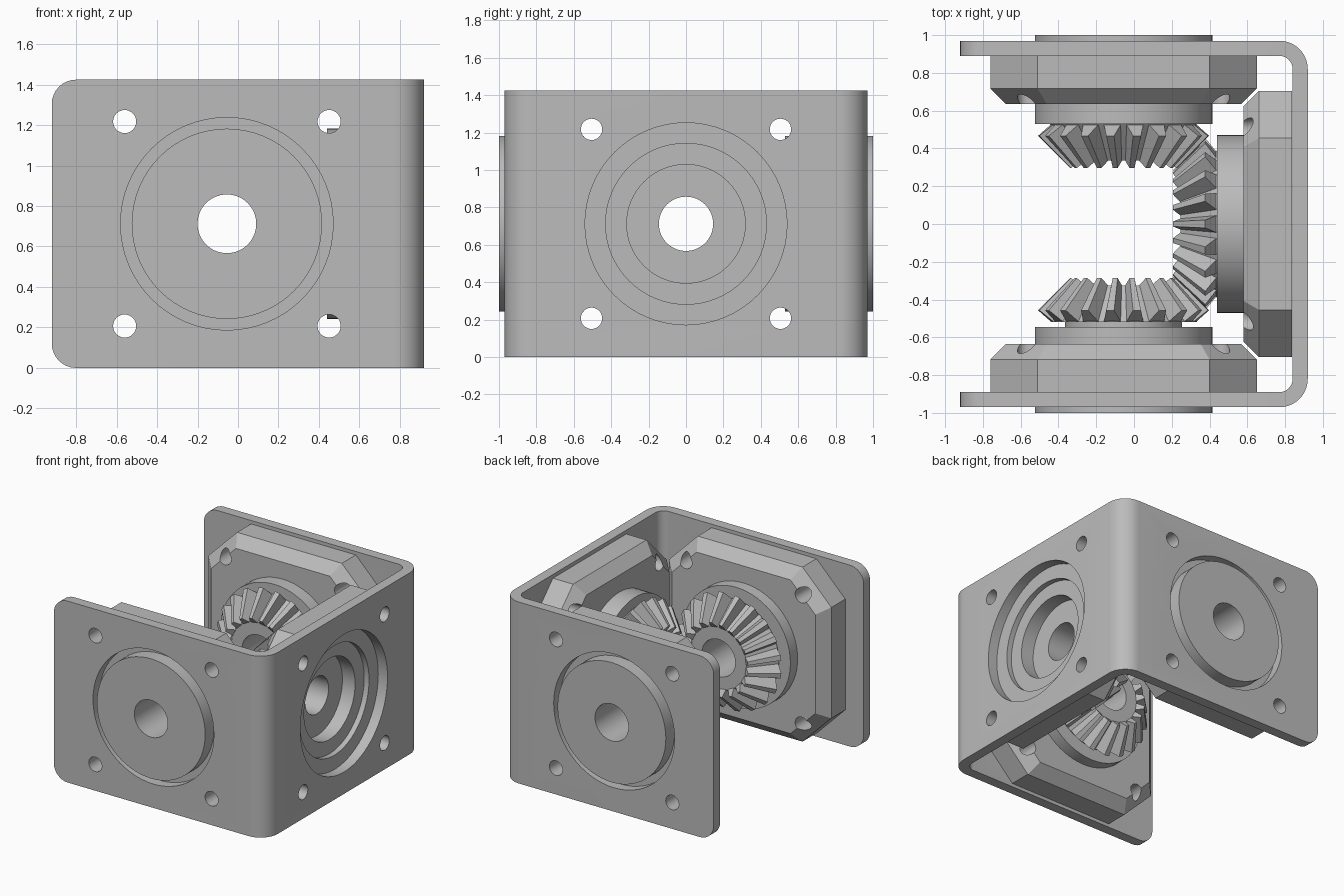
import bpy, bmesh
from math import sin, cos, pi, radians
from mathutils import Matrix, Vector

cube = bpy.data.objects.get("Cube")
if cube:
    bpy.data.objects.remove(cube, do_unlink=True)

steel = bpy.data.materials.new("plain_grey")
steel.use_nodes = True
GREY = (0.5, 0.5, 0.5, 1)
steel.diffuse_color = GREY
steel.node_tree.nodes["Principled BSDF"].inputs["Base Color"].default_value = GREY

APEX = Vector((-0.055, 0, 0.712))   # point where the three shafts meet
BORE, SCREW, SCREW_AT = 0.145, 0.057, 0.505


def frame(u, v, w):
    """Local frame whose third axis runs outward along a shaft."""
    m = Matrix((u, v, w)).transposed().to_4x4()
    m.translation = APEX
    return m


FRONT = frame((1, 0, 0), (0, 0, 1), (0, -1, 0))
BACK = frame((-1, 0, 0), (0, 0, 1), (0, 1, 0))
SIDE = frame((0, 1, 0), (0, 0, 1), (1, 0, 0))


def finish(name, bm, matrix=None):
    bmesh.ops.recalc_face_normals(bm, faces=bm.faces)
    if matrix:
        bm.transform(matrix)
    mesh = bpy.data.meshes.new(name)
    bm.to_mesh(mesh)
    bm.free()
    mesh.materials.append(steel)
    ob = bpy.data.objects.new(name, mesh)
    bpy.context.collection.objects.link(ob)
    return ob


def activate(ob):
    bpy.ops.object.select_all(action='DESELECT')
    ob.select_set(True)
    bpy.context.view_layer.objects.active = ob


def smooth(ob):
    activate(ob)
    bpy.ops.object.shade_smooth_by_angle(angle=radians(25))


def cut(ob, cutter):
    activate(ob)
    mod = ob.modifiers.new("cut", 'BOOLEAN')
    mod.operation, mod.solver, mod.object = 'DIFFERENCE', 'EXACT', cutter
    bpy.ops.object.modifier_apply(modifier=mod.name)
    bpy.data.objects.remove(cutter, do_unlink=True)


def loft(bm, loops, closed=False):
    """Skin a series of point loops; cap the ends unless closed."""
    rings = [[bm.verts.new(p) for p in loop] for loop in loops]
    n = len(rings[0])
    pairs = list(zip(rings, rings[1:]))
    if closed:
        pairs.append((rings[-1], rings[0]))
    else:
        bm.faces.new(rings[0])
        bm.faces.new(rings[-1])
    for a, b in pairs:
        for i in range(n):
            j = (i + 1) % n
            bm.faces.new((a[i], a[j], b[j], b[i]))


def lathe(bm, profile, closed=False, at=(0, 0), n=64):
    loft(bm, [[(at[0] + r * cos(2 * pi * i / n), at[1] + r * sin(2 * pi * i / n), w)
               for i in range(n)] for r, w in profile], closed)


def ring(name, radius, w0, w1, matrix):
    bm = bmesh.new()
    lathe(bm, [(BORE, w0), (radius, w0), (radius, w1), (BORE, w1)], True)
    smooth(finish(name, bm, matrix))


def cutter(profile, w0, w1, matrix):
    """Central stepped hole plus four screw holes."""
    bm = bmesh.new()
    lathe(bm, profile)
    for sx in (-1, 1):
        for sy in (-1, 1):
            lathe(bm, [(SCREW, w0), (SCREW, w1)], at=(sx * SCREW_AT, sy * SCREW_AT), n=32)
    ob = finish("cutter", bm, matrix)
    ob.hide_render = True
    return ob


def housing(name, profile, matrix):
    """Eight-sided block with a chamfered inner rim."""
    def octagon(inset, w):
        a, b, c = 0.705 - inset, 0.685 - inset, 0.25 - 0.59 * inset + 0.17 * inset
        quarter = [(a, b - c), (a - c, b)]
        pts = quarter + [(-x, y) for x, y in reversed(quarter)]
        pts += [(-x, -y) for x, y in pts]
        return [(x, y, w) for x, y in pts]
    bm = bmesh.new()
    loft(bm, [octagon(0.082, 0.635), octagon(0, 0.717), octagon(0, 0.892)])
    ob = finish(name, bm, matrix)
    cut(ob, cutter(profile, 0.3, 1.2, matrix))
    smooth(ob)


def bevel_gear(name, shift, phase, matrix, teeth=20):
    small = 0.626
    bm = bmesh.new()
    core = [(0.39, 0.52), (0.39 * small, 0.52 * small), (BORE, 0.52 * small), (BORE, 0.52)]
    lathe(bm, [(r, w + shift) for r, w in core], True, n=80)
    # tooth end section: (radius, distance, half width)
    section = [(0.38, 0.519, -0.046), (0.455, 0.457, -0.021),
               (0.455, 0.457, 0.021), (0.38, 0.519, 0.046)]
    for k in range(teeth):
        a = 2 * pi * k / teeth + phase + pi / 2
        loops = []
        for s in (1, small):
            loops.append([((r * cos(a) - h * sin(a)) * s, (r * sin(a) + h * cos(a)) * s,
                           w * s + shift) for r, w, h in section])
        loft(bm, loops)
    smooth(finish(name, bm, matrix))


# U-shaped bracket, open toward -x
def arc(cx, cy, r, a0, a1, n=10):
    return [(cx + r * cos(radians(a0 + (a1 - a0) * i / n)),
             cy + r * sin(radians(a0 + (a1 - a0) * i / n))) for i in range(n + 1)]


X, Y, T, H = 0.92, 0.97, 0.08, 1.424
R_OUT = 0.15
cx, cy = X - R_OUT, Y - R_OUT
outline = [(-X, -Y)] + arc(cx, -cy, R_OUT, -90, 0) + arc(cx, cy, R_OUT, 0, 90) + [(-X, Y)]
outline += [(-X, Y - T)] + arc(cx, cy, R_OUT - T, 90, 0)
outline += arc(cx, -cy, R_OUT - T, 0, -90) + [(-X, T - Y)]
bm = bmesh.new()
loft(bm, [[(x, y, z) for x, y in outline] for z in (0, H)])
corners = [e for e in bm.edges
           if all(abs(v.co.x + X) < 1e-4 for v in e.verts)
           and abs(e.verts[0].co.z - e.verts[1].co.z) < 1e-4]
bmesh.ops.bevel(bm, geom=corners, offset=0.12, segments=8, profile=0.5, affect='EDGES')
bracket = finish("bracket", bm)
cut(bracket, cutter([(0.525, -1.2), (0.525, 1.2)], -1.2, 1.2, FRONT))
cut(bracket, cutter([(0.54, 0.7), (0.54, 1.2)], 0.7, 1.2, SIDE))
smooth(bracket)

# Housings: plain bores front and back, stepped bearing seat at the side
plain = [(BORE, 0.3), (BORE, 1.2)]
seat = [(BORE, 0.3), (BORE, 0.74), (0.317, 0.74), (0.317, 0.85),
        (0.43, 0.85), (0.43, 1.2)]
housing("front_housing", plain, FRONT)
housing("back_housing", plain, BACK)
housing("side_housing", seat, SIDE)

# Outer bosses, inner collars and the spacer behind the front gear
ring("front_boss", 0.47, 0.89, 1.0, FRONT)
ring("back_boss", 0.47, 0.89, 1.0, BACK)
ring("front_collar", 0.47, 0.545, 0.637, FRONT)
ring("back_collar", 0.47, 0.53, 0.637, BACK)
ring("side_collar", 0.47, 0.495, 0.637, SIDE)
ring("front_spacer", 0.31, 0.518, 0.547, FRONT)

# Three meshing gears
half = pi / 20
bevel_gear("front_gear", 0, half, FRONT)
bevel_gear("back_gear", 0.01, half, BACK)
bevel_gear("side_gear", -0.025, 0, SIDE)
